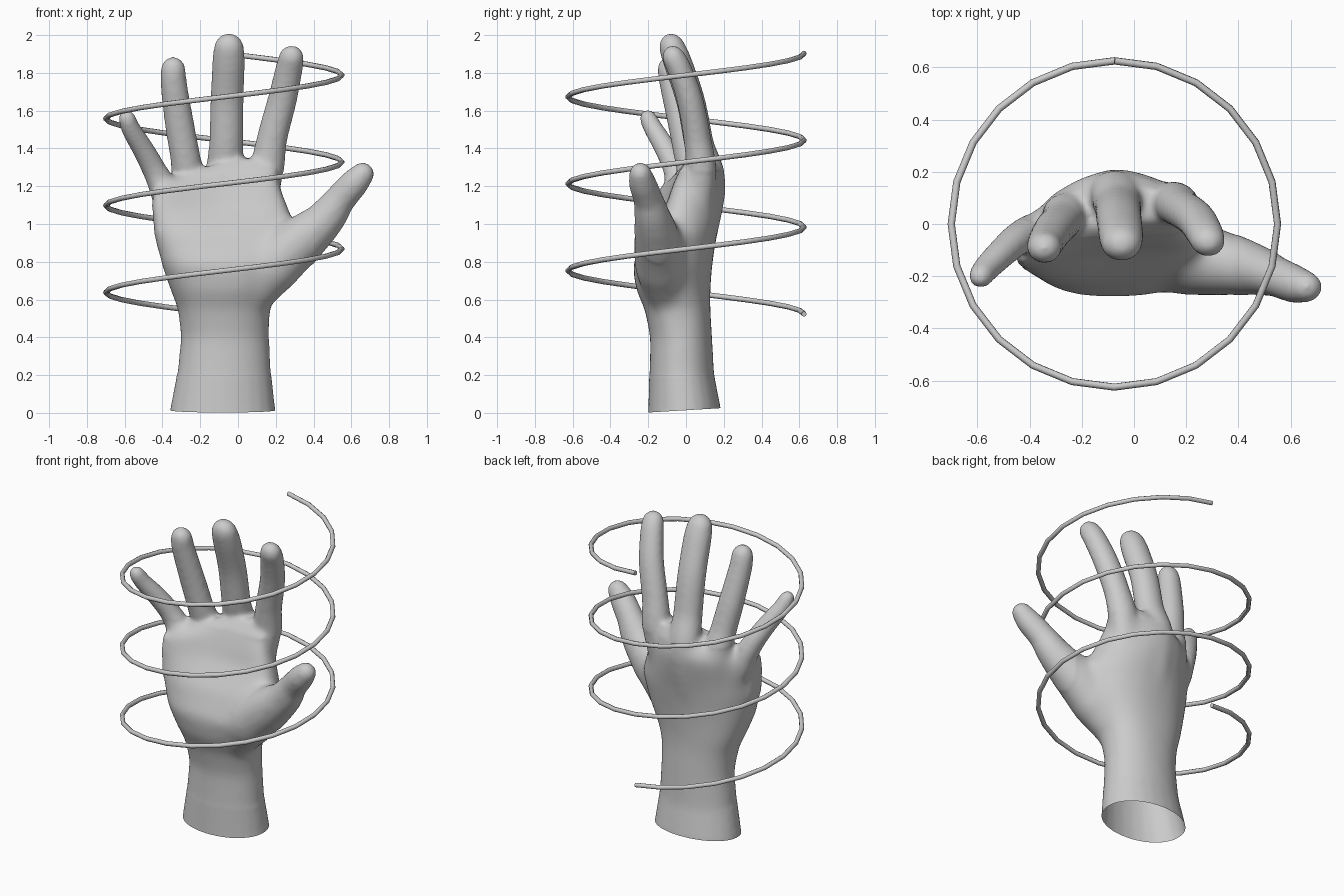
import bpy, bmesh, math
from mathutils import Vector

if "Cube" in bpy.data.objects:
    bpy.data.objects.remove(bpy.data.objects["Cube"])

SIDES = 24
ANGLES = [2 * math.pi * i / SIDES for i in range(SIDES)]


def loft(bm, rings):
    """Skin a list of closed rings and cap both ends."""
    loops = [[bm.verts.new(p) for p in ring] for ring in rings]
    for a, b in zip(loops, loops[1:]):
        for i in range(SIDES):
            j = (i + 1) % SIDES
            bm.faces.new((a[i], a[j], b[j], b[i]))
    bm.faces.new(loops[0][::-1])
    bm.faces.new(loops[-1])


def digit(bm, pts, depth=1.0):
    """Tapered tube through (x, y, z, radius) points with a round tip."""
    cs = [Vector(p[:3]) for p in pts]
    rs = [p[3] * 1.04 for p in pts]
    # smooth path by Catmull-Rom interpolation
    path = []
    for i in range(len(cs) - 1):
        p0, p1, p2, p3 = (cs[max(i - 1, 0)], cs[i], cs[i + 1], cs[min(i + 2, len(cs) - 1)])
        for k in range(5):
            t = k / 5
            c = 0.5 * (2 * p1 + (p2 - p0) * t + (2 * p0 - 5 * p1 + 4 * p2 - p3) * t * t
                       + (3 * p1 - p0 - 3 * p2 + p3) * t ** 3)
            path.append((c, rs[i] + (rs[i + 1] - rs[i]) * t))
    end = (cs[-1] - cs[-2]).normalized()
    for k in range(6):
        a = k * math.radians(17)
        path.append((cs[-1] + end * rs[-1] * 1.08 * math.sin(a), rs[-1] * math.cos(a)))
    rings = []
    for i, (c, r) in enumerate(path):
        t = (path[min(i + 1, len(path) - 1)][0] - path[max(i - 1, 0)][0]).normalized()
        side = Vector((0, 1, 0)).cross(t).normalized()
        up = t.cross(side)
        rings.append([c + side * r * math.cos(q) + up * r * depth * math.sin(q) for q in ANGLES])
    loft(bm, rings)


def spow(v, e):
    return math.copysign(abs(v) ** e, v)


bm = bmesh.new()

# wrist and palm: z, x left, x right, y front, y back, arch, slope to the little finger
PALM = [(-.10, -.375, .215, -.205, .19, 0, 0), (.02, -.36, .198, -.20, .185, 0, 0),
        (.20, -.325, .178, -.195, .15, 0, 0), (.40, -.305, .168, -.19, .14, 0, 0),
        (.55, -.32, .17, -.22, .13, 0, 0), (.65, -.36, .21, -.265, .13, .0, 0),
        (.78, -.405, .28, -.285, .14, .02, 0), (.95, -.445, .32, -.215, .165, .06, 0),
        (1.10, -.457, .265, -.115, .195, .11, 0), (1.20, -.45, .225, -.08, .21, .125, .02),
        (1.28, -.37, .21, -.045, .185, .09, .06), (1.345, -.23, .17, .01, .14, .05, .06)]
rings = []
for z, xl, xr, yf, yb, arch, slope in PALM:
    ring = []
    e = .88 if z > .5 else .97
    for q in ANGLES:
        u, v = spow(math.cos(q), e), spow(math.sin(q), e)
        ring.append(Vector(((xl + xr) / 2 + (xr - xl) / 2 * u,
                            (yf + yb) / 2 + (yb - yf) / 2 * v - arch * u * u + arch * .4 * u,
                            z + slope * min(u, 0))))
    rings.append(ring)
loft(bm, rings)

# four fingers, from knuckle to tip
digit(bm, [(.07, .04, .85, .07), (.145, .08, 1.24, .09), (.18, .06, 1.45, .078),
           (.235, .02, 1.66, .075), (.27, -.035, 1.82, .07), (.282, -.062, 1.875, .066)], .9)
digit(bm, [(-.08, .07, .85, .08), (-.075, .125, 1.2, .1), (-.063, .07, 1.42, .087),
           (-.058, .025, 1.65, .085), (-.05, -.042, 1.85, .084), (-.048, -.07, 1.925, .078)], .87)
digit(bm, [(-.20, .02, .85, .07), (-.25, .055, 1.16, .088), (-.28, .01, 1.36, .077),
           (-.31, -.025, 1.53, .075), (-.34, -.075, 1.74, .068), (-.343, -.09, 1.815, .064)], .92)
digit(bm, [(-.29, -.02, .85, .06), (-.375, -.035, 1.14, .078), (-.44, -.055, 1.28, .062),
           (-.505, -.11, 1.40, .056), (-.565, -.17, 1.50, .05), (-.587, -.20, 1.557, .045)])

# thumb with its fleshy base
digit(bm, [(.06, -.10, .60, .10), (.18, -.13, .77, .145), (.33, -.15, .91, .13),
           (.46, -.175, 1.025, .10), (.54, -.20, 1.13, .079), (.615, -.23, 1.215, .074),
           (.655, -.24, 1.26, .062)], .95)
bmesh.ops.recalc_face_normals(bm, faces=bm.faces)

mesh = bpy.data.meshes.new("hand")
bm.to_mesh(mesh)
bm.free()
hand = bpy.data.objects.new("hand", mesh)
bpy.context.collection.objects.link(hand)

# fuse the parts into one skin
rem = hand.modifiers.new("fuse", 'REMESH')
rem.mode = 'VOXEL'
rem.voxel_size = .013
smo = hand.modifiers.new("soften", 'SMOOTH')
smo.factor = .5
smo.iterations = 14

# bake, blend the palm further, then cut the wrist open
bm = bmesh.new()
bm.from_object(hand, bpy.context.evaluated_depsgraph_get())
hand.modifiers.clear()
palm = [v for v in bm.verts if .2 < v.co.z < 1.27 and -.42 < v.co.x < .4]
for _ in range(30):
    bmesh.ops.smooth_vert(bm, verts=palm, factor=.5, use_axis_x=True, use_axis_y=True,
                          use_axis_z=True)
bmesh.ops.bisect_plane(bm, geom=bm.verts[:] + bm.edges[:] + bm.faces[:],
                       plane_co=(0, -.2, .002), plane_no=(0, -.06, 1), clear_inner=True)
for f in bm.faces:
    f.smooth = True
bm.to_mesh(mesh)
bm.free()

# spiral wire around the hand
TURNS, STEPS = 3, 24
curve = bpy.data.curves.new("spiral_wire", 'CURVE')
curve.dimensions = '3D'
curve.bevel_depth = .014
curve.bevel_resolution = 2
curve.use_fill_caps = True
sp = curve.splines.new('POLY')
n = TURNS * STEPS
sp.points.add(n)
for i, p in enumerate(sp.points):
    a = math.pi / 2 + 2 * math.pi * i / STEPS
    p.co = (-.075 + .625 * math.cos(a), .625 * math.sin(a), .523 + 1.38 * i / n, 1)
wire = bpy.data.objects.new("spiral_wire", curve)
bpy.context.collection.objects.link(wire)
